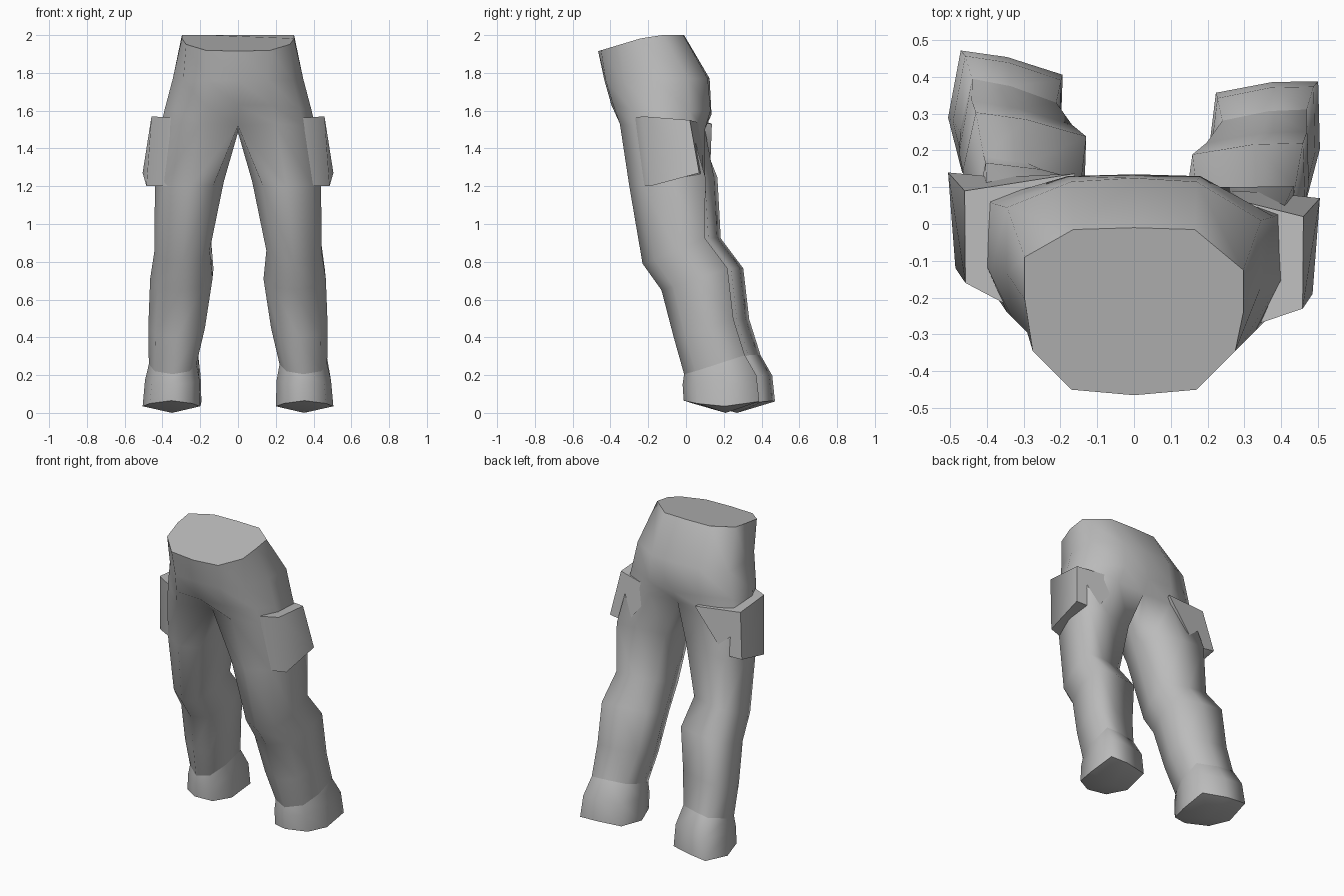
import bpy, bmesh, math

if "Cube" in bpy.data.objects:
    bpy.data.objects.remove(bpy.data.objects["Cube"])

grey = bpy.data.materials.new("cloth_grey")
grey.diffuse_color = (0.5, 0.5, 0.5, 1)
grey.use_nodes = True
grey.node_tree.nodes["Principled BSDF"].inputs["Base Color"].default_value = grey.diffuse_color


def finish(bm, name, angle, hard_faces=()):
    """Smooth the part, keeping the borders of the hard faces crisp."""
    bmesh.ops.recalc_face_normals(bm, faces=bm.faces[:])
    for e in bm.edges:
        if sum(f in hard_faces for f in e.link_faces) == 1:
            e.smooth = False
    me = bpy.data.meshes.new(name)
    bm.to_mesh(me)
    bm.free()
    me.materials.append(grey)
    ob = bpy.data.objects.new(name, me)
    bpy.context.collection.objects.link(ob)
    bpy.ops.object.select_all(action='DESELECT')
    ob.select_set(True)
    bpy.context.view_layer.objects.active = ob
    bpy.ops.object.shade_smooth_by_angle(angle=math.radians(angle), keep_sharp_edges=True)
    return ob


def add_ring(bm, points):
    return [bm.verts.new(p) for p in points]


def bridge(bm, a, b):
    n = len(a)
    for i in range(n):
        j = (i + 1) % n
        bm.faces.new((a[i], a[j], b[j], b[i]))


# leg outline: inner-front, front, outer-front, outer, outer-back, back, inner-back, inner
SECTION = [(-.7, -.72), (0, -1), (.75, -.7), (1, 0),
           (.92, .92), (.1, .97), (-.9, .9), (-1, 0)]


def leg_ring(side, front, back, xin, xout, shift=1.0, drop=0.0):
    """Tilted ring between a front and a back (y, z); the left leg stands
    further back and is turned slightly inward."""
    dy = 0.066 * shift if side < 0 else 0
    twist, turn = (0.034, -0.024) if side < 0 else (0.015, 0.008)
    pts = []
    for u, v in SECTION:
        t = (v + 1) / 2
        x = (xin + xout) / 2 + u * (xout - xin) / 2 + turn * max(v, 0)
        y = front[0] + (back[0] - front[0]) * t + dy + twist * u
        z = front[1] + (back[1] - front[1]) * t - drop * (1 - v * v)
        pts.append((side * x, y, z))
    return pts


# half outlines of the hips, centre front to centre back
def waist_z(y):
    return min(2.0, 1.915 + 0.3 * (y + 0.465))


waist = [(x, y, waist_z(y)) for x, y in
         [(0, -.465), (.17, -.45), (.275, -.345), (.297, -.24),
          (.297, -.125), (.165, -.015), (0, -.01)]]
hip = [(0, -.432, 1.76), (.16, -.425, 1.76), (.29, -.33, 1.76), (.345, -.17, 1.77),
       (.345, .01, 1.77), (.17, .115, 1.77), (0, .125, 1.77)]
seat = [(0, -.395, 1.63), (.18, -.385, 1.63), (.33, -.29, 1.61), (.39, -.17, 1.6),
        (.38, .02, 1.6), (.18, .13, 1.6), (0, .135, 1.58)]
fork = [(0, -.27, 1.52), (.2, -.35, 1.53), (.345, -.275, 1.52), (.41, -.13, 1.51),
        (.40, .03, 1.5), (.2, .10, 1.5), (0, .09, 1.5)]

bm = bmesh.new()
rings = []
for half in (waist, hip, seat, fork):
    left = [(-x, y + (.035 if x >= .29 else 0), z) for x, y, z in half[5:0:-1]]
    rings.append(add_ring(bm, half + left))
for a, b in zip(rings, rings[1:]):
    bridge(bm, a, b)
waist_cap = bm.faces.new(rings[0])
crotch = bm.verts.new((0, -.1, 1.485))

# legs grow from the two halves of the lowest hip ring
f = rings[-1]
ANKLE = ((-.01, .205), (.31, .31), .22, .472)
for side in (1, -1):
    prev = (f[:7] if side > 0 else [f[0]] + f[:5:-1]) + [crotch]
    for spec in [((-.30, 1.2), (.105, 1.25), .075, .44, .7),
                 ((-.23, .79), (.10, .93), .15, .442),
                 ((-.13, .65), (.22, .77), .135, .465),
                 ((-.065, .40), (.25, .5), .175, .475),
                 ANKLE]:
        ring = add_ring(bm, leg_ring(side, *spec))
        bridge(bm, prev, ring)
        prev = ring
finish(bm, "trousers", 120, {waist_cap})

for side, name in ((1, "right"), (-1, "left")):
    # flared cuff with a shallow pointed underside
    bm = bmesh.new()
    prev = add_ring(bm, leg_ring(side, *ANKLE))
    for spec in [((-.018, .15), (.375, .2), .205, .492),
                 ((-.012, .065), (.39, .065), .2, .505, 1, .03)]:
        ring = add_ring(bm, leg_ring(side, *spec))
        bridge(bm, prev, ring)
        prev = ring
    tip = bm.verts.new((side * .35, .21 + (.06 if side < 0 else 0), 0))
    sole = {bm.faces.new((prev[i], prev[(i + 1) % 8], tip)) for i in range(8)}
    finish(bm, name + "_cuff", 120, sole)

    # thigh pocket, faired into the front of the leg and under the seat
    dy = .07 if side < 0 else 0
    outer = [(.458, -.23, 1.57), (.46, .02, 1.55), (.505, .07, 1.27), (.485, -.19, 1.2)]
    inner = [(.31, -.28, 1.56), (.16, .095, 1.53), (.37, .085, 1.26), (.34, -.24, 1.2)]
    bm = bmesh.new()
    o = add_ring(bm, [(side * x, y + dy, z) for x, y, z in outer])
    n = add_ring(bm, [(side * x, y + dy * .6, z) for x, y, z in inner])
    bridge(bm, o, n)
    bm.faces.new(o)
    bm.faces.new(n)
    finish(bm, name + "_pocket", 75)
